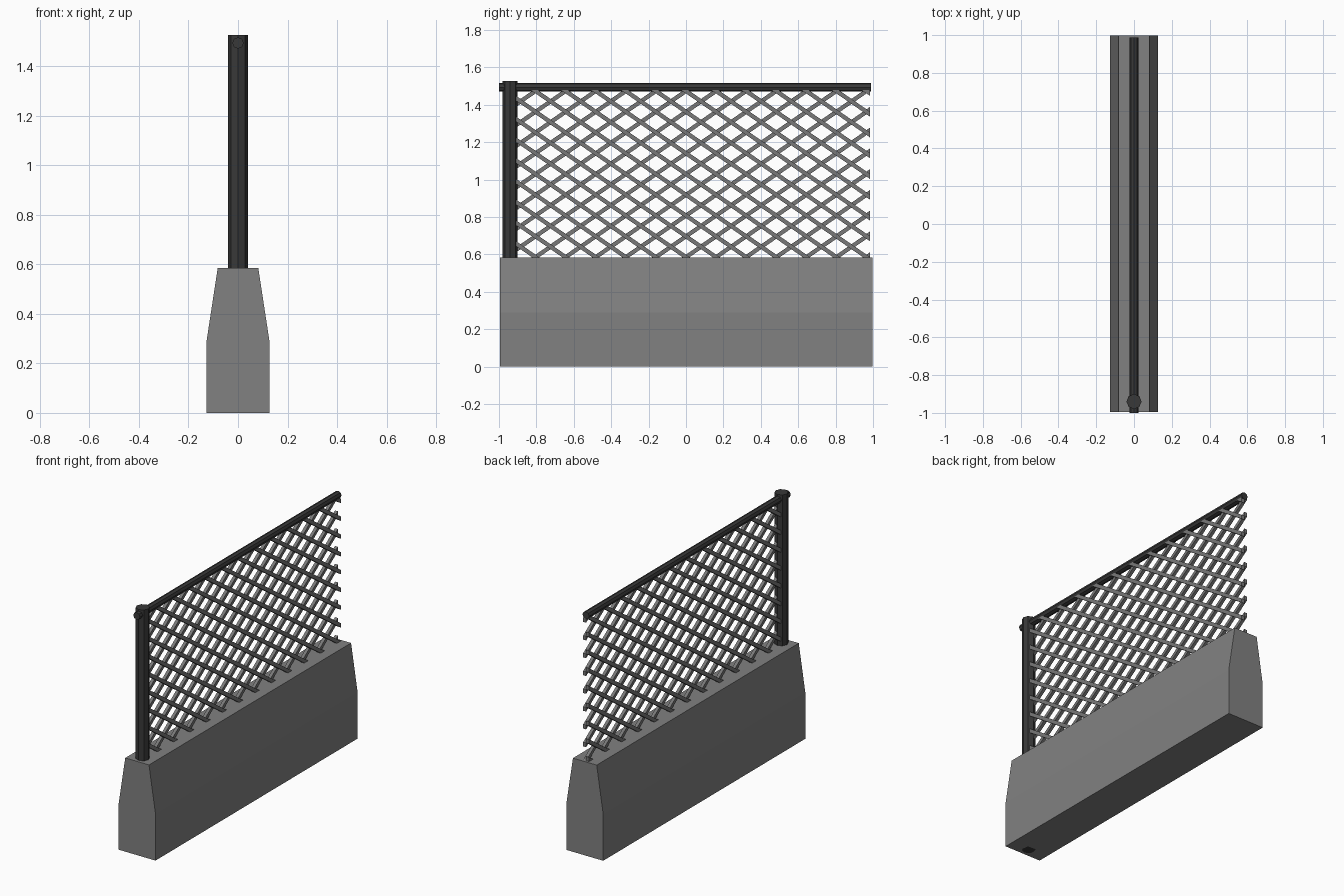
import bpy, bmesh, math
from mathutils import Vector, Matrix

if "Cube" in bpy.data.objects:
    bpy.data.objects.remove(bpy.data.objects["Cube"])


def material(name, v):
    m = bpy.data.materials.new(name)
    m.diffuse_color = (v, v, v, 1)
    m.use_nodes = True
    m.node_tree.nodes["Principled BSDF"].inputs["Base Color"].default_value = m.diffuse_color
    return m


CONCRETE = material("concrete grey", 0.22)
WIRE = material("wire grey", 0.19)
STEEL = material("dark steel", 0.04)


def finish(bm, name, mat):
    bmesh.ops.recalc_face_normals(bm, faces=bm.faces)
    me = bpy.data.meshes.new(name)
    bm.to_mesh(me)
    bm.free()
    me.materials.append(mat)
    ob = bpy.data.objects.new(name, me)
    bpy.context.collection.objects.link(ob)
    return ob


def tube(name, centre, radius, length, sides, rot, mat):
    bm = bmesh.new()
    bmesh.ops.create_cone(bm, cap_ends=True, segments=sides, radius1=radius,
                          radius2=radius, depth=length,
                          matrix=Matrix.Translation(centre) @ rot)
    return finish(bm, name, mat)


# tapered concrete base
bm = bmesh.new()
half = [(0.127, 0), (0.127, 0.29), (0.082, 0.585)]
profile = half + [(-x, z) for x, z in reversed(half)]
face = bm.faces.new([bm.verts.new((x, -0.995, z)) for x, z in profile])
ext = bmesh.ops.extrude_face_region(bm, geom=[face])
bmesh.ops.translate(bm, vec=(0, 1.993, 0),
                    verts=[v for v in ext["geom"] if isinstance(v, bmesh.types.BMVert)])
finish(bm, "concrete_base", CONCRETE)

# post and top rail
tube("fence_post", (0, -0.94, 0.7635), 0.04, 1.527, 8, Matrix.Rotation(math.pi / 2, 4, 'Z'), STEEL)
tube("top_rail", (0, -0.006, 1.494), 0.023, 1.988, 8, Matrix.Rotation(math.pi / 2, 4, 'X'), STEEL)

# wire mesh: two layers of crossing bars, clipped to the opening
Y0, Y1, Z0, Z1 = -0.95, 0.985, 0.575, 1.48
SLOPE, STEP, WIDTH = 0.69, 0.111, 0.022


def lattice(name, sign, x):
    bm = bmesh.new()
    ang = math.atan(SLOPE) * sign
    for i in range(-20, 21):
        zc = 1.03 + i * STEP
        mat = (Matrix.Translation((x, 0, zc)) @ Matrix.Rotation(ang, 4, 'X')
               @ Matrix.Diagonal((0.02, 4, WIDTH, 1)))
        bmesh.ops.create_cube(bm, size=1, matrix=mat)
    for co, no in (((0, Y0, 0), (0, -1, 0)), ((0, Y1, 0), (0, 1, 0)),
                   ((0, 0, Z0), (0, 0, -1)), ((0, 0, Z1), (0, 0, 1))):
        bmesh.ops.bisect_plane(bm, geom=bm.verts[:] + bm.edges[:] + bm.faces[:],
                               plane_co=co, plane_no=no, clear_outer=True)
        bmesh.ops.holes_fill(bm, edges=[e for e in bm.edges if e.is_boundary], sides=0)
    return finish(bm, name, WIRE)


lattice("mesh_falling_bars", -1, 0.01)
lattice("mesh_rising_bars", 1, -0.01)
